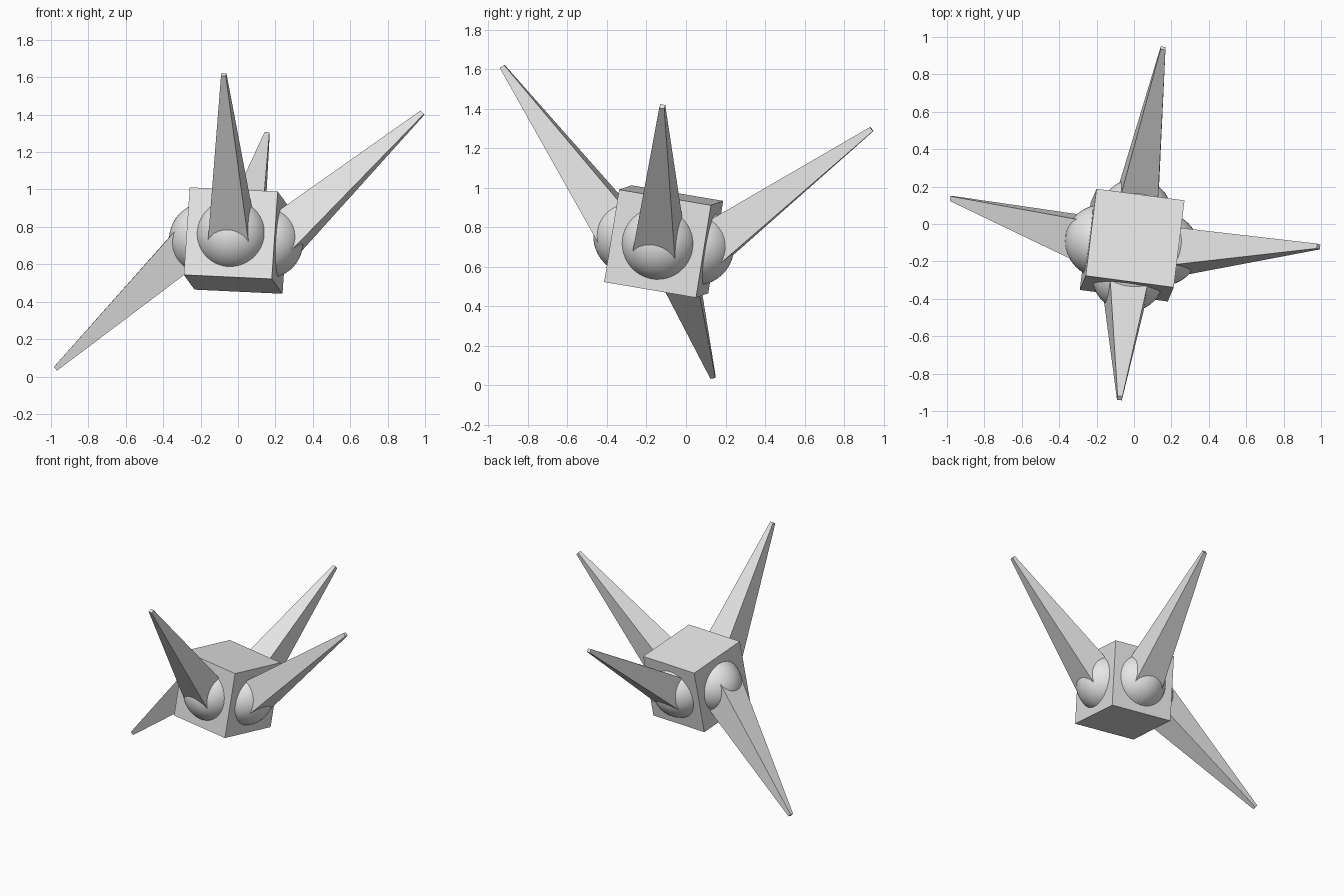
import bpy, math
from mathutils import Matrix, Vector

old = bpy.data.objects.get("Cube")
if old:
    bpy.data.objects.remove(old, do_unlink=True)

SIDE = 0.475           # body cube edge
BALL_R, BALL_D = 0.195, 0.165
SPIKE_LEN, SPIKE_D = 1.045, 0.217
BASE_HALF, TIP_HALF = 0.112, 0.013

grey = bpy.data.materials.new("light_grey")
grey.use_nodes = True
colour = (0.8, 0.8, 0.8, 1)
grey.diffuse_color = colour
grey.node_tree.nodes["Principled BSDF"].inputs["Base Color"].default_value = colour

# Tilted frame shared by all parts
ax = Vector((0.47, -0.062, -0.022)).normalized()
az = ax.cross(Vector((0.06, 0.47, -0.08))).normalized()
ay = az.cross(ax)
frame = Matrix.Translation((-0.01, -0.113, 0.727)) @ Matrix((ax, ay, az)).transposed().to_4x4()


def turned(degrees, axis):
    return Matrix.Rotation(math.radians(degrees), 4, axis)


def finish(name, local):
    ob = bpy.context.object
    ob.name = name
    ob.matrix_world = frame @ local
    ob.data.materials.append(grey)


# Body
bpy.ops.mesh.primitive_cube_add(size=SIDE)
finish("body", Matrix())

# Each side: turn about the body's upright axis, spike twist about the face normal
sides = [("right", 0, 0), ("back", 90, 0), ("left", 180, 161), ("front", 270, 0)]
for name, turn, twist in sides:
    rot = turned(turn, "Z")

    # Round joint half sunk in the face
    bpy.ops.mesh.primitive_uv_sphere_add(segments=48, ring_count=24, radius=BALL_R)
    finish(name + "_joint", rot @ Matrix.Translation((BALL_D, 0, 0)))
    bpy.ops.object.shade_smooth()

    # Square tapered spike leaning 45 degrees from the face
    bpy.ops.mesh.primitive_cone_add(vertices=4, radius1=BASE_HALF * math.sqrt(2),
                                    radius2=TIP_HALF * math.sqrt(2), depth=SPIKE_LEN)
    finish(name + "_spike", rot @ Matrix.Translation((SPIKE_D, 0, 0)) @ turned(twist, "X")
           @ turned(45, "Y") @ Matrix.Translation((0, 0, SPIKE_LEN / 2)) @ turned(45, "Z"))
